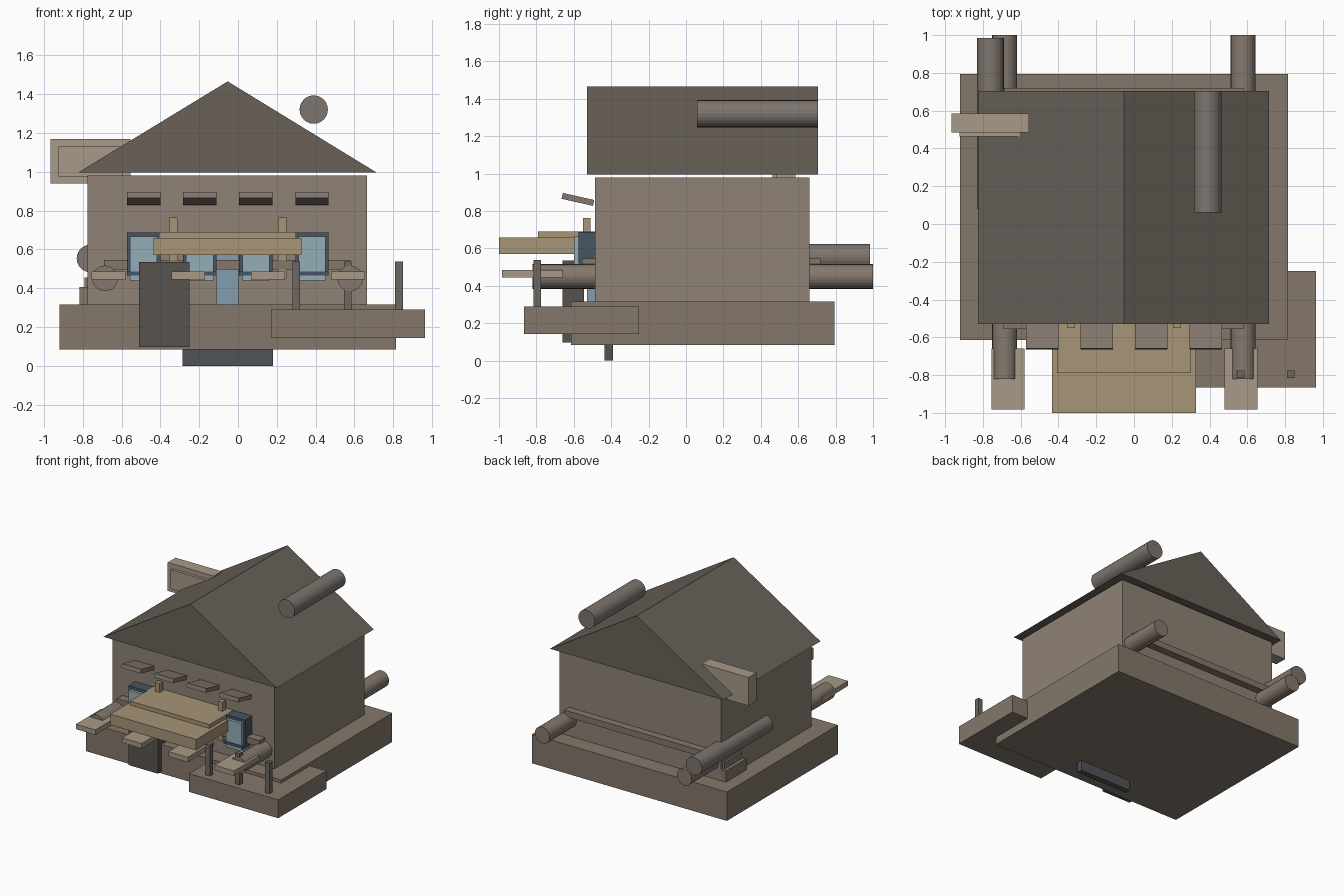
import bpy, bmesh, math
from mathutils import Matrix

if "Cube" in bpy.data.objects:
    bpy.data.objects.remove(bpy.data.objects["Cube"])


def mat(name, r, g, b):
    m = bpy.data.materials.new(name)
    m.diffuse_color = tuple((c / 255) ** 2.2 for c in (r, g, b)) + (1,)
    m.use_nodes = True
    m.node_tree.nodes["Principled BSDF"].inputs["Base Color"].default_value = m.diffuse_color
    return m


STONE = mat("stone", 131, 119, 106)
WALL = mat("wall", 141, 129, 117)
ROOF = mat("roof_slate", 104, 97, 89)
LOG = mat("log_wood", 132, 120, 110)
PIPE = mat("pipe_grey", 124, 116, 110)
DARK = mat("dark_panel", 88, 84, 80)
IRON = mat("iron", 82, 83, 88)
TAN = mat("tan_wood", 166, 147, 119)
PALE = mat("pale_wood", 166, 152, 134)
POST = mat("post_wood", 110, 103, 97)
FRAME = mat("window_frame", 72, 86, 98)
GLASS = mat("glass", 148, 172, 184)
DOOR = mat("door_blue", 130, 156, 174)


def finish(name, bm, material):
    bmesh.ops.recalc_face_normals(bm, faces=bm.faces)
    me = bpy.data.meshes.new(name)
    bm.to_mesh(me)
    bm.free()
    me.materials.append(material)
    ob = bpy.data.objects.new(name, me)
    bpy.context.collection.objects.link(ob)
    return ob


def box(name, x, y, z, material, tilt=0):
    """Box from (min, max) ranges, optionally tilted about x."""
    bm = bmesh.new()
    size = [r[1] - r[0] for r in (x, y, z)]
    bmesh.ops.create_cube(bm, size=1, matrix=Matrix.Diagonal((*size, 1)))
    ob = finish(name, bm, material)
    ob.location = [(r[0] + r[1]) / 2 for r in (x, y, z)]
    ob.rotation_euler.x = tilt
    return ob


def log(name, x, z, r, y0, y1, material, sides=24):
    """Cylinder lying along y."""
    bm = bmesh.new()
    bmesh.ops.create_cone(bm, cap_ends=True, segments=sides, radius1=r, radius2=r,
                          depth=y1 - y0, matrix=Matrix.Rotation(math.pi / 2, 4, 'X'))
    ob = finish(name, bm, material)
    ob.location = (x, (y0 + y1) / 2, z)
    return ob


# Base, foot and house body
box("base", (-.92, .815), (-.615, .795), (.083, .315), STONE)
box("base_foot", (-.285, .18), (-.435, -.39), (0, .09), IRON)
box("house_body", (-.775, .665), (-.487, .66), (.31, .98), WALL)

# Gable roof: triangle profile extruded along y
bm = bmesh.new()
tri = bm.faces.new([bm.verts.new((x, -.53, z)) for x, z in ((-.825, .995), (.715, .995), (-.053, 1.465))])
ext = bmesh.ops.extrude_face_region(bm, geom=[tri])
bmesh.ops.translate(bm, vec=(0, 1.235, 0), verts=[v for v in ext["geom"] if isinstance(v, bmesh.types.BMVert)])
finish("roof", bm, ROOF)

# Logs and pipes
log("roof_pipe", .39, 1.32, .073, .06, .705, PIPE)
log("side_pipe", -.76, .553, .071, .08, .985, PIPE)
for i, x in enumerate((-.685, .578)):
    log(f"floor_log_{i}", x, .45, .066, -.82, 1.0, LOG)

# Horizontal rails on front and back walls
box("front_rail", (-.69, .58), (-.555, -.48), (.495, .545), STONE)
box("back_rail", (-.69, .58), (.65, .72), (.495, .545), STONE)

# Blank sign box on the left
box("sign_box", (-.965, -.555), (.485, .585), (.94, 1.168), PALE)
box("sign_panel", (-.925, -.595), (.462, .49), (.975, 1.13), PALE)

# Side bench
box("bench_lower", (-.817, -.77), (.40, .66), (.31, .405), STONE)
box("bench_upper", (-.79, -.77), (.42, .64), (.40, .455), STONE)

# Side platform with posts
box("platform", (.17, .963), (-.865, -.25), (.143, .29), STONE)
for i, x in enumerate((.30, .565, .83)):
    box(f"platform_post_{i}", (x - .02, x + .02), (-.815, -.775), (.28, .538), POST)

# Front panel and door
box("front_panel", (-.51, -.25), (-.66, -.545), (.098, .535), DARK)
box("door", (-.11, .003), (-.53, -.48), (.31, .59), DOOR)

# Porch canopy with its posts
box("canopy_lower", (-.435, .328), (-1.0, -.485), (.57, .658), TAN)
box("canopy_upper", (-.407, .30), (-.79, -.485), (.655, .69), TAN)
for i, x in enumerate((-.333, .228)):
    box(f"canopy_post_{i}", (x - .021, x + .021), (-.55, -.51), (.45, .763), TAN)

# Windows with tilted awnings
for i in range(4):
    x = -.486 + i * .289
    box(f"window_frame_{i}", (x - .086, x + .086), (-.575, -.48), (.465, .688), FRAME)
    box(f"window_pane_{i}", (x - .07, x + .07), (-.598, -.5), (.44, .665), GLASS)
    box(f"window_sill_{i}", (x - .086, x + .086), (-.605, -.5), (.465, .487), FRAME)
    box(f"awning_{i}", (x - .086, x + .086), (-.664, -.492), (.846, .878), LOG, math.radians(-12.7))

# Flat planks in front
for i in range(4):
    x = -.667 + i * .411
    box(f"front_plank_{i}", (x - .087, x + .087), (-.983, -.66), (.445, .485), PALE)
